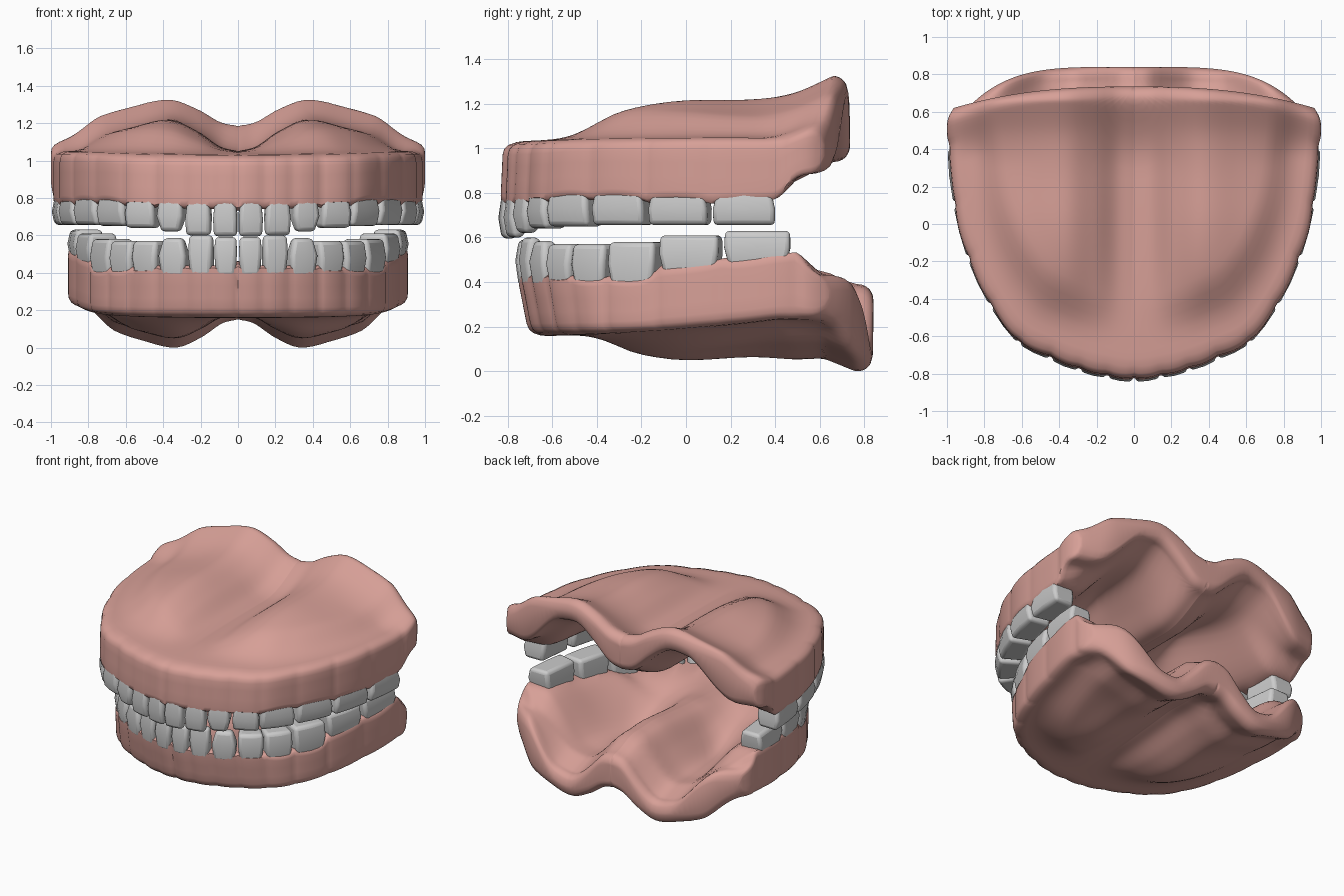
import bpy, bmesh, math
from mathutils import Vector

if "Cube" in bpy.data.objects:
    bpy.data.objects.remove(bpy.data.objects["Cube"])


def interp(tab, t):
    """Smooth (Hermite) lookup in a list of (t, value) pairs, clamped at the ends."""
    if t <= tab[0][0]:
        return tab[0][1]
    if t >= tab[-1][0]:
        return tab[-1][1]
    i = max(k for k in range(len(tab) - 1) if tab[k][0] <= t)

    def slope(k):
        a, b = tab[max(k - 1, 0)], tab[min(k + 1, len(tab) - 1)]
        return (b[1] - a[1]) / (b[0] - a[0])
    (t0, v0), (t1, v1) = tab[i], tab[i + 1]
    h = t1 - t0
    u = (t - t0) / h
    return (v0 * (2*u**3 - 3*u*u + 1) + v1 * (3*u*u - 2*u**3)
            + h * slope(i) * (u**3 - 2*u*u + u) + h * slope(i + 1) * (u**3 - u*u))


def smooth(a, b, v):
    u = min(1, max(0, (v - a) / (b - a)))
    return u * u * (3 - 2 * u)


class Arch:
    """Half dental arch, front centre to back end, addressed by arc length."""
    def __init__(self, pts):
        xs = [(i, p[0]) for i, p in enumerate(pts)]
        ys = [(i, p[1]) for i, p in enumerate(pts)]
        n = (len(pts) - 1) * 20
        self.p = [Vector((interp(xs, i / 20), interp(ys, i / 20))) for i in range(n + 1)]
        self.d = [0.0]
        for a, b in zip(self.p, self.p[1:]):
            self.d.append(self.d[-1] + (b - a).length)
        self.length = self.d[-1]

    def at(self, l):
        a = min(abs(l), self.length)
        i = next(k for k in range(len(self.d) - 1) if self.d[k + 1] >= a - 1e-9)
        u = (a - self.d[i]) / (self.d[i + 1] - self.d[i])
        v = self.p[i].lerp(self.p[i + 1], u)
        return Vector((math.copysign(v.x, l), v.y))


def bulge(widths, l):
    """0 at the gaps between teeth, 1 at tooth centres."""
    l = abs(l)
    for w in widths:
        if l <= w:
            return math.sqrt(max(0, math.sin(math.pi * l / w)))
        l -= w
    return smooth(0, 0.06, l)


def finish(name, bm, mat=None):
    me = bpy.data.meshes.new(name)
    bmesh.ops.recalc_face_normals(bm, faces=bm.faces)
    bm.to_mesh(me)
    bm.free()
    ob = bpy.data.objects.new(name, me)
    bpy.context.collection.objects.link(ob)
    if mat:
        me.materials.append(mat)
    bpy.ops.object.select_all(action='DESELECT')
    ob.select_set(True)
    bpy.context.view_layer.objects.active = ob
    return ob


SIDES = [0, .01, .02, .032, .046, .065, .09, .12, .16] + [.2 + .04 * i for i in range(13)] + \
        [.71, .74, .77, .8, .83, .86, .9, .93, .96, .985]
LOBES = [(0, 0), (.1, .15), (.22, .62), (.38, 1), (.6, .74), (.8, .43), (.93, .15), (1, 0)]


def make_gum(name, j, mat):
    """Plate with two lobes, a toothed outer band and a rounded back lip."""
    arch, sgn = j['arch'], j['sign']
    end = arch.p[-1]
    ymin, yo, power, r = arch.p[0].y, j['back'], j['power'], 0.066

    def point(l, s):
        a = arch.at(l)
        k = max(0, (a.y - ymin) / (end.y - ymin)) ** 3
        return s * a.x, yo * (1 - s) + s * a.y + (yo - end.y) * (s - s ** power) * k

    def heights(l, x, y, s):
        xn = min(1, abs(x) / end.x)
        d = max(0, yo - (yo - end.y) * xn ** power - y)
        drop = r - math.sqrt(max(0, r * r - (r - d) ** 2)) if d < r else 0
        v = 0.5 * smooth(.3, yo - .05, y)
        near = 1 - smooth(.05, .3, d)
        mask = near + (1 - near) * (1 - smooth(.72, .93, s))
        lift = interp(j['lift'], y) * (v + (1 - v) * interp(LOBES, xn)) * mask
        if xn > .75:
            lift *= 1 - v * smooth(.75, 1, xn)
        rim = .02 * smooth(.93, 1, s) ** 2
        outer = interp(j['base'], y) + sgn * (lift - rim)
        band = interp(j['band'], y) + sgn * 0.02 * (1 + (bulge(j['widths'], l) - 1) * smooth(.8, .9, s))
        m = smooth(.5, .87, s)
        thick = j['thick'] + .09 * (1 - smooth(.05, .4, xn))
        inner = (outer - sgn * thick) * (1 - m) + band * m
        return outer - sgn * drop, inner + sgn * drop

    bm = bmesh.new()
    cols, n = [], 90
    wall = [(.998, .06), (1, .16), (1, .4), (1, .65), (1, .85), (.996, .95)]
    for i in range(-n, n + 1):
        l = arch.length * i / n
        groove = 1 - 0.009 * (1 - bulge(j['widths'], l))
        inner, outer, mid = [], [], []
        for s in SIDES:
            x, y = point(l, s * (groove if s > .93 else 1))
            zo, zi = heights(l, x, y, s)
            inner.append(bm.verts.new((x, y, zi)))
            outer.append(bm.verts.new((x, y + j['taper'] * smooth(.8, 1, s) * smooth(-.3, -.7, y), zo)))
        for s, f in wall:
            x, y = point(l, s * groove)
            zo, zi = heights(l, x, y, s)
            mid.append(bm.verts.new((x, y + j['taper'] * f * smooth(-.3, -.7, y), zi + (zo - zi) * f)))
        cols.append(inner + mid + outer[::-1])
    for a, b in zip(cols, cols[1:]):
        for k in range(len(a) - 1):
            bm.faces.new((a[k], a[k + 1], b[k + 1], b[k]))
    # back lip closes the outer and inner surfaces
    ns = len(SIDES)
    for c in (cols[0], cols[-1]):
        for k in range(ns - 1):
            bm.faces.new((c[k], c[k + 1], c[-2 - k], c[-1 - k]))
        bm.faces.new(c[ns - 1:len(c) - ns + 1])
    bmesh.ops.remove_doubles(bm, verts=bm.verts, dist=1e-5)
    finish(name, bm, mat)
    bpy.ops.object.shade_smooth_by_angle(angle=math.radians(50))


def make_teeth(name, j):
    """Tapered blocks set along half the arch, then bevelled and mirrored."""
    arch, sgn = j['arch'], j['sign']
    bm = bmesh.new()
    l = 0
    for i, (w, tip) in enumerate(zip(j['widths'], j['tips'])):
        a, b = arch.at(l + .03 * w), arch.at(l + .97 * w)
        l += w
        c, t = (a + b) / 2, (b - a).normalized()
        inward = Vector((-t.y, t.x))
        half = (b - a).length / 2
        depth = (.10, .10, .12, .14, .15, .16, .16, .15)[i]
        edge = (.05, .05, .06, .11, .14, .15, .15, .14)[i]
        tipw = .72 if i == 2 else 1.0
        root = interp(j['band'], c.y) + sgn * 0.07
        rows = [(root, .84, depth, .012), (root + (tip - root) * .55, .98, (depth + edge) / 2 + .02, -.004),
                (tip, .97 * tipw, edge, .012)]
        rings = []
        for z, ws, dp, off in rows:
            ring = []
            for sx, sy in ((-1, 0), (0, -.006 / dp), (1, 0), (1, 1), (-1, 1)):
                taper = 1 - .12 * (sy == 1)
                p = c + t * (sx * half * ws * taper) + inward * (off + sy * dp)
                ring.append(bm.verts.new((p.x, p.y, z)))
            rings.append(ring)
        for p, q in zip(rings, rings[1:]):
            for k in range(5):
                bm.faces.new((p[k], p[(k + 1) % 5], q[(k + 1) % 5], q[k]))
        bm.faces.new(rings[0])
        bm.faces.new(rings[-1])
    ob = finish(name, bm)
    bev = ob.modifiers.new('round', 'BEVEL')
    bev.width, bev.segments, bev.limit_method = 0.022, 3, 'ANGLE'
    bev.angle_limit = math.radians(35)
    mir = ob.modifiers.new('mirror', 'MIRROR')
    mir.use_mirror_merge = False
    bpy.ops.object.shade_smooth_by_angle(angle=math.radians(45))


gum = bpy.data.materials.new('gum_pink')
gum.diffuse_color = (0.68, 0.35, 0.31, 1)
gum.use_nodes = True
gum.node_tree.nodes["Principled BSDF"].inputs["Base Color"].default_value = gum.diffuse_color

upper = dict(
    sign=1, back=.735, power=2.5, taper=.012, thick=.155,
    arch=Arch([(0, -.84), (.14, -.82), (.3, -.78), (.45, -.72), (.62, -.635), (.74, -.48), (.83, -.32),
               (.91, -.12), (.955, .06), (.98, .28), (1, .48), (.995, .56), (.965, .62)]),
    widths=(.145, .155, .165, .19, .25, .28, .30, .31),
    tips=(.595, .60, .62, .64, .65, .655, .655, .655),
    base=[(-.8, 1.03), (-.4, 1.045), (.2, 1.05), (.6, 1.045)],
    band=[(-.8, .73), (-.5, .76), (0, .75), (.38, .755), (.5, .85), (.6, .87)],
    lift=[(-.66, 0), (-.55, .03), (-.4, .085), (-.2, .14), (0, .165), (.3, .17), (.48, .2), (.66, .28)])

lower = dict(
    sign=-1, back=.84, power=4.2, taper=.05, thick=.15,
    arch=Arch([(0, -.76), (.14, -.75), (.3, -.70), (.48, -.61), (.62, -.48), (.72, -.32), (.8, -.13),
               (.86, .1), (.905, .35), (.91, .48), (.9, .57), (.87, .64)]),
    widths=(.135, .15, .175, .18, .20, .25, .30, .33),
    tips=(.59, .60, .585, .57, .57, .58, .61, .63),
    base=[(-.75, .155), (-.3, .17), (0, .19), (.45, .24), (.62, .30)],
    band=[(-.75, .45), (-.2, .435), (-.08, .485), (.2, .515), (.48, .54), (.59, .46), (.67, .45)],
    lift=[(-.58, 0), (-.45, .02), (-.2, .10), (0, .14), (.3, .155), (.5, .20), (.76, .30)])

for label, jaw in (('upper', upper), ('lower', lower)):
    make_gum(label + '_gum', jaw, gum)
    make_teeth(label + '_teeth', jaw)
